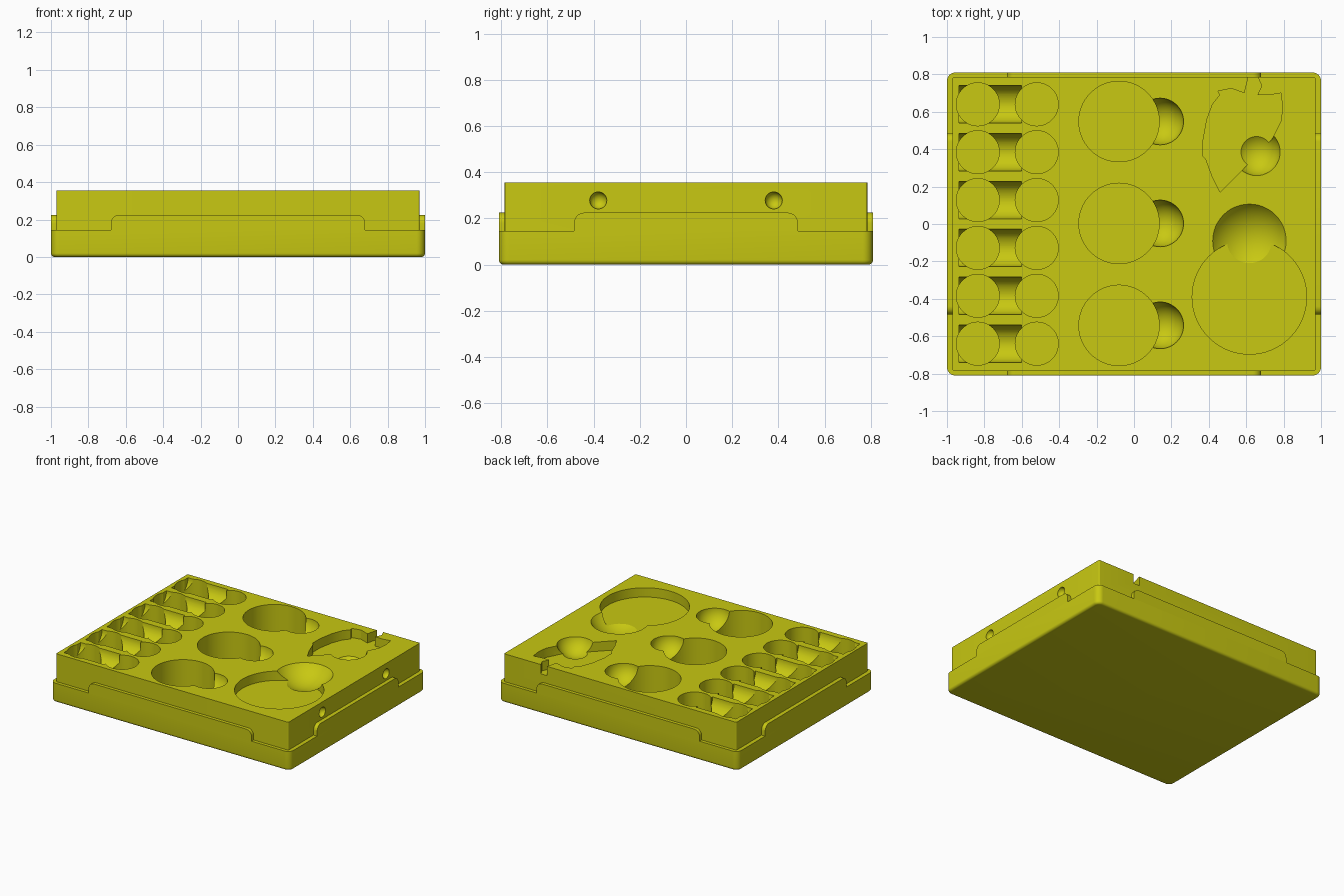
import bpy
import bmesh
import math
from mathutils import Matrix, Vector

if "Cube" in bpy.data.objects:
    bpy.data.objects.remove(bpy.data.objects["Cube"])

TOP = 0.355
LEDGE = 0.145
RIM = 0.225

mat = bpy.data.materials.new("olive_yellow")
mat.use_nodes = True
colour = (0.58, 0.58, 0.006, 1)
mat.diffuse_color = colour
mat.node_tree.nodes["Principled BSDF"].inputs["Base Color"].default_value = colour


def finish(bm, name):
    bmesh.ops.recalc_face_normals(bm, faces=bm.faces)
    mesh = bpy.data.meshes.new(name)
    bm.to_mesh(mesh)
    bm.free()
    mesh.materials.append(mat)
    ob = bpy.data.objects.new(name, mesh)
    bpy.context.collection.objects.link(ob)
    return ob


def box(name, hx, hy, z0, z1, corner=0, bottom=0):
    bm = bmesh.new()
    m = Matrix.Translation((0, 0, (z0 + z1) / 2)) @ Matrix.Diagonal((2 * hx, 2 * hy, z1 - z0, 1))
    bmesh.ops.create_cube(bm, size=1, matrix=m)
    if corner:
        upright = [e for e in bm.edges if abs(e.verts[0].co.z - e.verts[1].co.z) > 0.01]
        bmesh.ops.bevel(bm, geom=upright, offset=corner, segments=8, profile=0.5, affect='EDGES')
    if bottom:
        low = [e for e in bm.edges if all(v.co.z < z0 + 0.001 for v in e.verts)]
        bmesh.ops.bevel(bm, geom=low, offset=bottom, segments=5, profile=0.5, affect='EDGES')
    return finish(bm, name)


def cylinder(name, radius, length, centre, along_x=False):
    bm = bmesh.new()
    m = Matrix.Translation(centre)
    if along_x:
        m = m @ Matrix.Rotation(math.pi / 2, 4, 'Y')
    bmesh.ops.create_cone(bm, cap_ends=True, segments=64, radius1=radius, radius2=radius,
                          depth=length, matrix=m)
    return finish(bm, name)


def ball(name, radius, centre):
    bm = bmesh.new()
    bmesh.ops.create_uvsphere(bm, u_segments=48, v_segments=25, radius=radius,
                              matrix=Matrix.Translation(centre))
    return finish(bm, name)


def prism(name, points, move):
    """Extrude a closed outline of 3D points along a vector."""
    bm = bmesh.new()
    face = bm.faces.new([bm.verts.new(p) for p in points])
    out = bmesh.ops.extrude_face_region(bm, geom=[face], use_keep_orig=True)
    moved = [g for g in out["geom"] if isinstance(g, bmesh.types.BMVert)]
    bmesh.ops.translate(bm, verts=moved, vec=move)
    return finish(bm, name)


def combine(body, other, operation):
    mod = body.modifiers.new(operation, 'BOOLEAN')
    mod.operation = operation
    mod.solver = 'EXACT'
    mod.object = other
    bpy.context.view_layer.objects.active = body
    bpy.ops.object.modifier_apply(modifier=mod.name)
    bpy.data.objects.remove(other)


def pocket(name, x, y, radius, depth):
    return cylinder(name, radius, 2 * depth, (x, y, TOP))


# Lower tray and raised block
body = box("organiser_body", 1.0, 0.81, 0, LEDGE, 0.045, 0.02)
combine(body, box("block", 0.97, 0.785, 0.06, TOP, 0.008), 'UNION')

cutters = []

# Six rows of paired round holes joined by a rounded trough
for i in range(6):
    y = 0.64 - i * 0.256
    cutters.append(cylinder("trough", 0.1, 0.335, (-0.768, y, TOP), True))
    for x in (-0.835, -0.52):
        cutters.append(pocket("small_hole", x, y, 0.115, 0.2))

# Three round pockets with finger scoops
for y in (0.548, 0.003, -0.542):
    cutters.append(pocket("round_pocket", -0.08, y, 0.215, 0.25))
    cutters.append(ball("finger_scoop", 0.125, (0.14, y, TOP + 0.002)))

# Wide shallow dish with a scoop
cutters.append(pocket("wide_dish", 0.617, -0.39, 0.306, 0.07))
cutters.append(ball("dish_scoop", 0.241, (0.617, -0.09, TOP + 0.139)))

# Berry-shaped recess with its stem open at the back
berry = [(0.46, 0.17), (0.42, 0.25), (0.385, 0.345), (0.37, 0.36), (0.37, 0.45),
         (0.39, 0.56), (0.42, 0.64), (0.46, 0.69), (0.45, 0.71), (0.52, 0.725),
         (0.59, 0.70), (0.615, 0.8), (0.655, 0.8), (0.683, 0.74), (0.66, 0.69),
         (0.725, 0.69), (0.785, 0.70), (0.795, 0.62), (0.785, 0.55), (0.735, 0.45),
         (0.645, 0.355), (0.54, 0.25)]
cutters.append(prism("berry_recess", [(x, y, TOP - 0.07) for x, y in berry], Vector((0, 0, 0.2))))
cutters.append(ball("berry_scoop", 0.13, (0.655, 0.385, TOP + 0.03)))

# Two grip dimples on the left side
for y in (-0.38, 0.38):
    cutters.append(ball("grip_dimple", 0.037, (0.97, y, 0.278)))

for cutter in cutters:
    combine(body, cutter, 'DIFFERENCE')


# Rounded rim tabs on all four sides
def tab_outline(half, r=0.045):
    right = [(half, LEDGE)]
    for k in range(9):
        a = math.pi / 2 * k / 8
        right.append((half - r + r * math.cos(a), RIM - r + r * math.sin(a)))
    return right + [(-u, z) for u, z in reversed(right)]


parts = [body]
for s, x_name, y_name in ((1, "left", "back"), (-1, "right", "front")):
    parts.append(prism(y_name + "_rim_tab", [(u, s * 0.81, z) for u, z in tab_outline(0.68)],
                       Vector((0, -s * 0.027, 0))))
    parts.append(prism(x_name + "_rim_tab", [(s, u, z) for u, z in tab_outline(0.485)],
                       Vector((-s * 0.032, 0, 0))))

# Smooth curved walls, crisp edges
bpy.context.view_layer.update()
for part in parts:
    part.select_set(True)
bpy.context.view_layer.objects.active = body
bpy.ops.object.shade_smooth_by_angle(angle=math.radians(30))
